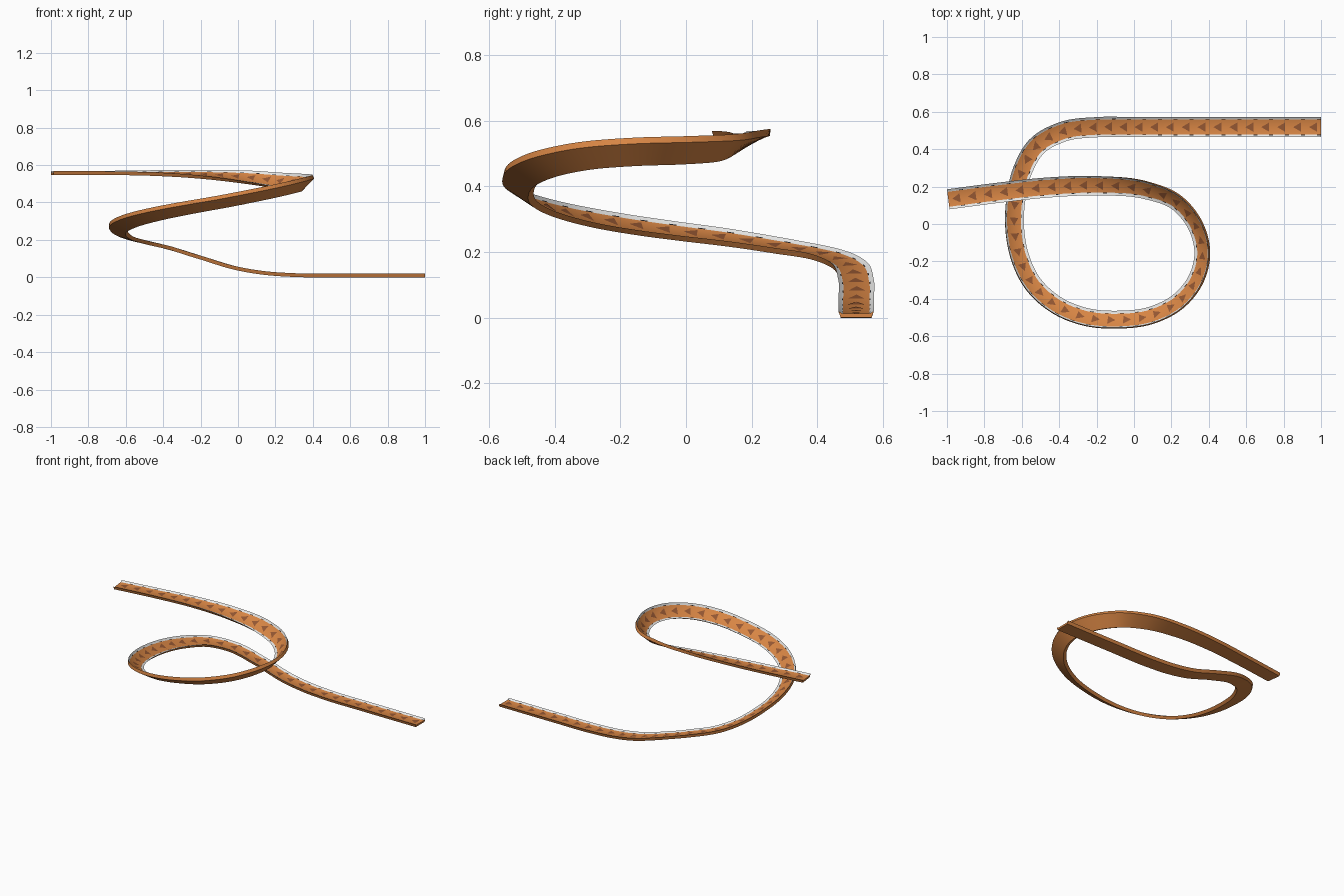
import bpy, bmesh, math
from mathutils import Vector

if "Cube" in bpy.data.objects:
    bpy.data.objects.remove(bpy.data.objects["Cube"])

# ---- materials
def mat(name, rgb):
    m = bpy.data.materials.new(name)
    m.diffuse_color = (*rgb, 1)
    m.use_nodes = True
    m.node_tree.nodes["Principled BSDF"].inputs["Base Color"].default_value = m.diffuse_color
    return m

ORANGE = mat("orange", (0.68, 0.235, 0.058))
BROWN = mat("brown", (0.30, 0.095, 0.032))
WHITE = mat("white", (0.85, 0.85, 0.84))
BLACK = mat("black", (0.015, 0.015, 0.018))

# ---- road path: x, y, z, bank angle in degrees
PATH = [
    (1.0, .518, 0, 0), (.6, .518, 0, 0), (.3, .518, .002, 0), (.15, .518, .012, 0),
    (0, .518, .036, 0), (-.2, .518, .095, 1), (-.38, .495, .15, 4), (-.52, .42, .183, 9),
    (-.60, .29, .207, 15), (-.64, .12, .234, 20), (-.645, -.02, .252, 23), (-.62, -.17, .273, 26),
    (-.55, -.32, .300, 29), (-.42, -.44, .332, 31), (-.26, -.505, .363, 32), (-.09, -.52, .393, 33),
    (.1, -.495, .430, 36), (.25, -.415, .462, 40), (.34, -.30, .484, 44), (.375, -.16, .495, 46),
    (.335, .0, .500, 46), (.23, .125, .507, 43), (.06, .19, .524, 33), (-.2, .21, .540, 16),
    (-.45, .198, .547, 6), (-.72, .168, .548, 1), (-.993, .132, .548, 0),
]
P = [Vector(p) for p in PATH]
T = [0.0]
for a, b in zip(P, P[1:]):
    T.append(T[-1] + (b.xyz - a.xyz).length)

def slope(i):
    if i == 0:
        return (P[1] - P[0]) / (T[1] - T[0])
    if i == len(P) - 1:
        return (P[-1] - P[-2]) / (T[-1] - T[-2])
    h0, h1 = T[i] - T[i - 1], T[i + 1] - T[i]
    return ((P[i] - P[i - 1]) / h0 * h1 + (P[i + 1] - P[i]) / h1 * h0) / (h0 + h1)

M = [slope(i) for i in range(len(P))]

def sample(t):
    """Smooth curve through the path points."""
    i = max(k for k in range(len(P) - 1) if T[k] <= t or k == 0)
    h = T[i + 1] - T[i]
    u = (t - T[i]) / h
    return (P[i] * (2*u**3 - 3*u*u + 1) + M[i] * h * (u**3 - 2*u*u + u)
            + P[i + 1] * (3*u*u - 2*u**3) + M[i + 1] * h * (u**3 - u*u))

N = 240
STEP = T[-1] / N

def frame(s):
    """Origin, left and up directions of the banked road at station s."""
    t = s * STEP
    p = sample(t)
    d = (sample(min(t + .004, T[-1])) - sample(max(t - .004, 0))).xyz.normalized()
    left = Vector((-d.y, d.x, 0)).normalized()
    up = d.cross(left)
    b = math.radians(p.w)
    return p.xyz, left * math.cos(b) - up * math.sin(b), up * math.cos(b) + left * math.sin(b)

def place(s, side, height):
    o, l, u = frame(s)
    return o + l * side + u * height

def finish(bm, name, mats):
    me = bpy.data.meshes.new(name)
    bm.to_mesh(me)
    bm.free()
    for m in mats:
        me.materials.append(m)
    ob = bpy.data.objects.new(name, me)
    bpy.context.collection.objects.link(ob)
    return ob

# ---- road body: tapered slab with raised white lips and dashed borders
half = [(.047, 0), (.054, .020), (.0435, .0135), (.040, .012)]
profile = half + [(-x, z) for x, z in reversed(half)]
LIPS, DASHES = (1, 5), (2, 4)
bm = bmesh.new()
rings = [[bm.verts.new(place(s, x, z)) for x, z in profile] for s in range(N + 1)]
for s in range(N):
    for k in range(len(profile)):
        n = (k + 1) % len(profile)
        f = bm.faces.new((rings[s][k], rings[s][n], rings[s + 1][n], rings[s + 1][k]))
        if k in LIPS:
            f.material_index = 1
        elif k in DASHES:
            f.material_index = 2 if s % 4 == 0 else 1
bm.faces.new(rings[0])
bm.faces.new(list(reversed(rings[-1])))
bmesh.ops.recalc_face_normals(bm, faces=bm.faces)
road = finish(bm, "road", [ORANGE, WHITE, BLACK])

# ---- direction arrows painted on the road, pointing along it
bm = bmesh.new()
for s in range(1, N - 2, 4):
    rows = []
    for j in range(4):
        w = .025 * (1 - j / 4)
        q = s + j * .5
        rows.append([bm.verts.new(place(q, w, .0130)), bm.verts.new(place(q, -w, .0130))])
    tip = bm.verts.new(place(s + 2, 0, .0130))
    for a, b in zip(rows, rows[1:]):
        bm.faces.new((a[0], a[1], b[1], b[0]))
    bm.faces.new((rows[-1][0], rows[-1][1], tip))
up = frame(0)[2]
bm.normal_update()
if bm.faces[:][0].normal.dot(up) < 0:
    bmesh.ops.reverse_faces(bm, faces=bm.faces[:])
finish(bm, "direction_arrows", [BROWN])

# ---- smooth shading with crisp edges
bpy.context.view_layer.objects.active = road
road.select_set(True)
bpy.ops.object.shade_smooth_by_angle(angle=math.radians(25))
